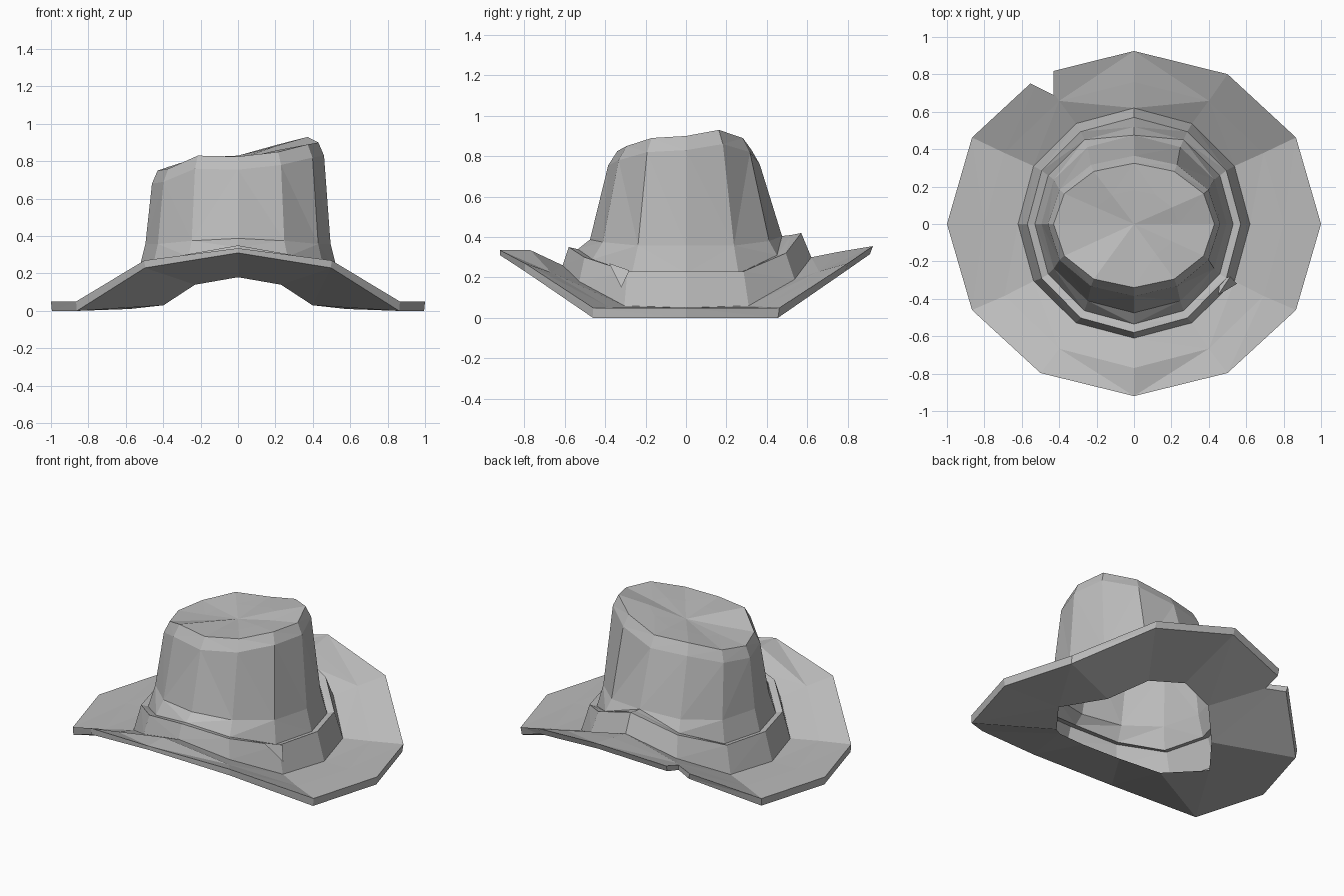
import bpy, bmesh
from math import sin, cos, radians

old = bpy.data.objects.get("Cube")
if old:
    bpy.data.objects.remove(old)

SIDES = 12
felt = bpy.data.materials.new("grey felt")
felt.use_nodes = True
GREY = (0.5, 0.5, 0.5, 1)
felt.diffuse_color = GREY
felt.node_tree.nodes["Principled BSDF"].inputs["Base Color"].default_value = GREY


def make(name, bm):
    bmesh.ops.recalc_face_normals(bm, faces=bm.faces)
    mesh = bpy.data.meshes.new(name)
    bm.to_mesh(mesh)
    bm.free()
    mesh.materials.append(felt)
    obj = bpy.data.objects.new(name, mesh)
    bpy.context.collection.objects.link(obj)
    return obj


def folded(back, front):
    """Mirror heights given from the side to the back, and side to the front."""
    return back + back[-2::-1] + front[1:] + front[-2:0:-1]


def ring(rx, back, front, heights):
    """Twelve points on an oval with separate back and front depths."""
    pts = []
    for i, z in enumerate(heights):
        a = radians(360 * i / SIDES)
        depth = back if sin(a) > 0 else front
        pts.append((rx * cos(a), depth * sin(a), z))
    return pts


def loft(name, rings, closed=False, peak=None):
    bm = bmesh.new()
    rows = [[bm.verts.new(p) for p in r] for r in rings]
    pairs = list(zip(rows, rows[1:]))
    if closed:
        pairs.append((rows[-1], rows[0]))
    for low, high in pairs:
        for i in range(SIDES):
            j = (i + 1) % SIDES
            bm.faces.new((low[i], low[j], high[j], high[i]))
    if peak:
        tip = bm.verts.new(peak)
        for i in range(SIDES):
            bm.faces.new((rows[-1][i], rows[-1][(i + 1) % SIDES], tip))
    bmesh.ops.triangulate(bm, faces=[f for f in bm.faces if len(f.verts) > 3])
    return make(name, bm)


# Heights around the folded brim and band
foot_z = folded([.05, .06, .19, .30], [.05, .06, .18, .26])
band_z = folded([.23, .23, .32, .42], [.23, .23, .30, .35])
edge_z = folded([.05, .05, .27, .355], [.05, .05, .27, .335])
under_z = folded([0, 0, .23, .315], [0, 0, .23, .31])
hole_z = folded([.01, .03, .14, .18], [.01, .03, .14, .18])
middle_z = [(a + b) / 2 for a, b in zip(foot_z, edge_z)]
middle_z[9] = .335

# Brim with a raised front and back
hole = ring(.46, .47, .47, hole_z)
hole[0], hole[6] = (.58, 0, .01), (-.58, 0, .01)
brim = loft("brim", [
    ring(.62, .62, .61, foot_z),
    ring(.80, .76, .77, middle_z),
    ring(1, .925, .92, edge_z),
    ring(.995, .91, .92, under_z),
    hole,
], closed=True)

# Torn notch in the back of the brim
bm = bmesh.new()
base = bm.faces.new([bm.verts.new(p) for p in
                     ((-.43, .69, -.2), (-.43, 1.1, -.2), (-.75, 1.1, -.2), (-.75, .85, -.2))])
up = bmesh.ops.extrude_face_region(bm, geom=[base])
bmesh.ops.translate(bm, vec=(0, 0, 1),
                    verts=[v for v in up["geom"] if isinstance(v, bmesh.types.BMVert)])
cutter = make("notch_cutter", bm)
cutter.hide_render = True
cutter.hide_viewport = True
cut = brim.modifiers.new("notch", 'BOOLEAN')
cut.operation = 'DIFFERENCE'
cut.solver = 'EXACT'
cut.object = cutter

# Hat band
loft("hat_band", [
    ring(.62, .62, .61, foot_z),
    ring(.57, .57, .58, band_z),
    ring(.53, .52, .535, [z - .01 for z in band_z]),
])

# Crown with a lopsided, slightly sunken top
rim_z = [.90, .93, .89, .83, .82, .77, .75, .76, .83, .825, .85, .89]
flare_z = [.3 + z / 4 for z in band_z]
rim = ring(.43, .325, .34, rim_z)
loft("crown", [
    ring(.53, .52, .535, [z - .01 for z in band_z]),
    ring(.495, .475, .475, flare_z),
    ring(.46, .365, .385, [z - .07 for z in rim_z]),
    rim,
    [(x * .55, y * .55, .81 + (z - .81) * .6) for x, y, z in rim],
], peak=(0, 0, .81))

# Small turned-out corner on the band
bm = bmesh.new()
corner = [bm.verts.new(p) for p in
          ((.45, -.38, .27), (.515, -.28, .235), (.55, -.32, .15), (.46, -.30, .21))]
for tri in ((0, 1, 2), (0, 1, 3), (1, 2, 3), (0, 2, 3)):
    bm.faces.new([corner[i] for i in tri])
make("band_corner", bm)
